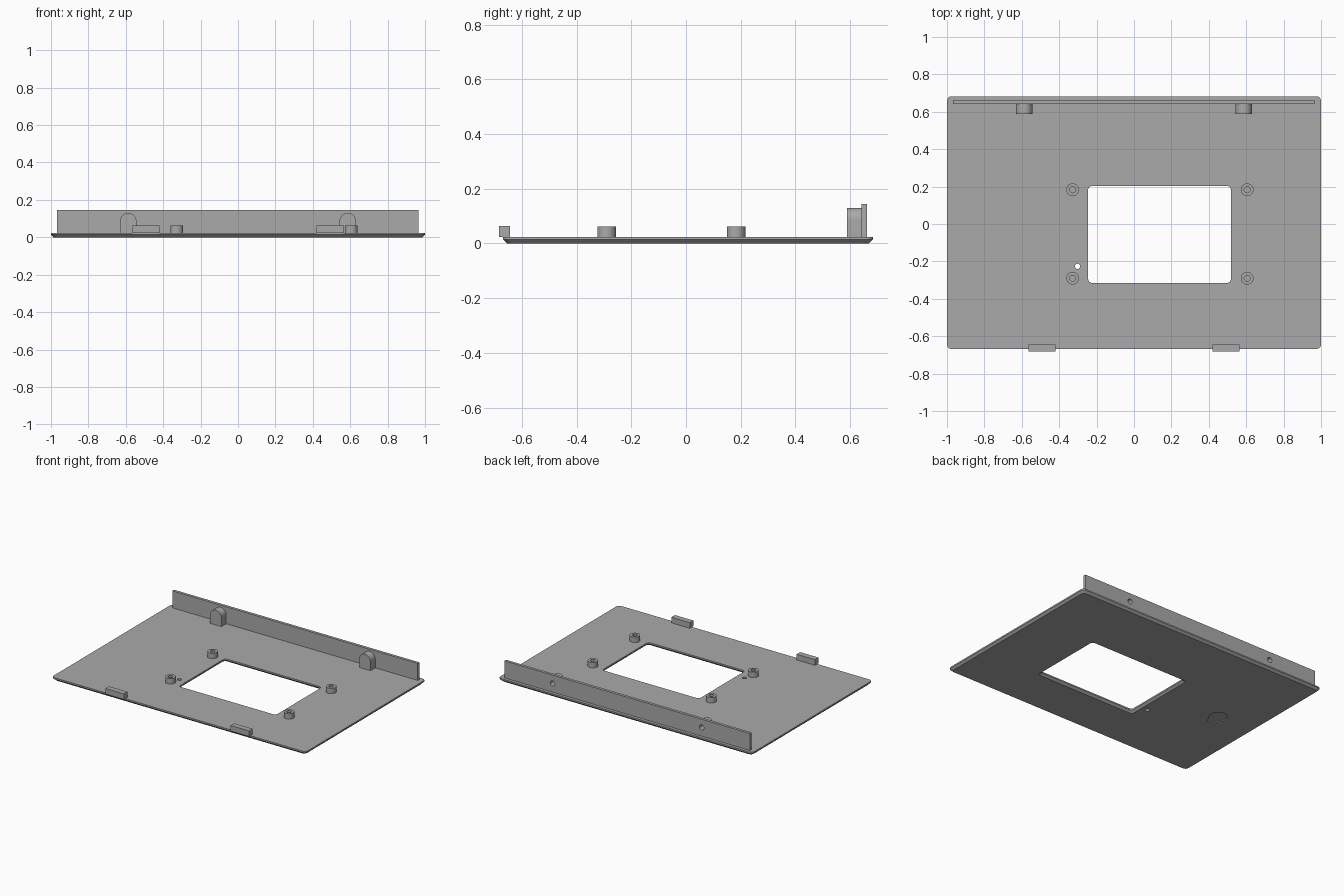
import bpy, bmesh
from math import cos, sin, pi, radians

cube = bpy.data.objects.get("Cube")
if cube:
    bpy.data.objects.remove(cube)

grey = bpy.data.materials.new("matte_grey")
grey.use_nodes = True
colour = (0.4, 0.4, 0.4, 1)
grey.diffuse_color = colour
grey.node_tree.nodes["Principled BSDF"].inputs["Base Color"].default_value = colour

TOP = 0.024
WALL_FRONT, WALL_BACK = 0.642, 0.662


def loft(name, rings):
    """Closed solid through matching rings of 3D points."""
    bm = bmesh.new()
    loops = [[bm.verts.new(p) for p in ring] for ring in rings]
    for a, b in zip(loops, loops[1:]):
        for i in range(len(a)):
            j = (i + 1) % len(a)
            bm.faces.new((a[i], a[j], b[j], b[i]))
    bm.faces.new(loops[0])
    bm.faces.new(loops[-1])
    bmesh.ops.recalc_face_normals(bm, faces=bm.faces)
    mesh = bpy.data.meshes.new(name)
    bm.to_mesh(mesh)
    bm.free()
    mesh.materials.append(grey)
    obj = bpy.data.objects.new(name, mesh)
    bpy.context.collection.objects.link(obj)
    return obj


def arc(cx, cy, r, start, end, steps):
    angles = [radians(start + (end - start) * i / steps) for i in range(steps + 1)]
    return [(cx + r * cos(a), cy + r * sin(a)) for a in angles]


def circle(cx, cy, r, steps=32):
    return arc(cx, cy, r, 0, 360, steps)[:-1]


def rounded_rect(x0, x1, y0, y1, r):
    corners = [(x1 - r, y1 - r), (x0 + r, y1 - r), (x0 + r, y0 + r), (x1 - r, y0 + r)]
    return [p for i, (cx, cy) in enumerate(corners)
            for p in arc(cx, cy, r, 90 * i, 90 * i + 90, 6)]


def flat(points, z):
    return [(x, y, z) for x, y in points]


def upright(points, y):
    return [(x, y, z) for x, z in points]


def box(name, x0, x1, y0, y1, z0, z1):
    base = [(x0, y0), (x1, y0), (x1, y1), (x0, y1)]
    return loft(name, [flat(base, z0), flat(base, z1)])


def combine(obj, other, operation):
    mod = obj.modifiers.new(operation.lower(), 'BOOLEAN')
    mod.object, mod.operation, mod.solver = other, operation, 'EXACT'
    bpy.ops.object.select_all(action='DESELECT')
    bpy.context.view_layer.objects.active = obj
    obj.select_set(True)
    bpy.ops.object.modifier_apply(modifier=mod.name)
    bpy.data.objects.remove(other)


# Base plate with a chamfered lower edge
def plate_ring(inset, z):
    return flat(rounded_rect(-1 + inset, 1 - inset, -0.668 + inset, 0.683 - inset, 0.025), z)


plate = loft("base_plate", [plate_ring(0.014, 0), plate_ring(0, 0.014), plate_ring(0, TOP)])


# Window opening, flared towards the underside
def window_ring(grow, z):
    return flat(rounded_rect(-0.245 - grow, 0.518 + grow, -0.315 - grow, 0.203 + grow, 0.02), z)


combine(plate, loft("window_cutter", [window_ring(0.02, -0.006), window_ring(0, 0.014),
                                      window_ring(0, 0.1)]), 'DIFFERENCE')

# Small through hole beside the window
pin = circle(-0.302, -0.226, 0.014, 24)
combine(plate, loft("pin_cutter", [flat(pin, -0.1), flat(pin, 0.1)]), 'DIFFERENCE')

# Shallow teardrop recess under the plate
drop = arc(-0.71, 0, 0.06, -30, 210, 24) + [(-0.71, -0.12)]
combine(plate, loft("drop_cutter", [flat(drop, -0.05), flat(drop, 0.006)]), 'DIFFERENCE')
parts = [plate]

# Hollow standoffs around the window
for side, x in (("right", -0.328), ("left", 0.605)):
    for end, y in (("front", -0.29), ("back", 0.183)):
        outer, inner = circle(x, y, 0.034), circle(x, y, 0.016)
        post = loft(f"standoff_{end}_{side}", [flat(outer, TOP - 0.004), flat(outer, 0.062)])
        combine(post, loft("bore_cutter", [flat(inner, TOP), flat(inner, 0.1)]), 'DIFFERENCE')
        parts.append(post)

# Back wall, arched screw bosses and front tabs
wall = box("back_wall", -0.967, 0.965, WALL_FRONT, WALL_BACK, TOP - 0.004, 0.145)
parts.append(wall)
for side, s in (("right", -1), ("left", 1)):
    x, z = s * 0.587, 0.086
    arch = arc(x, z, 0.044, 0, 180, 24) + [(x - 0.044, TOP - 0.004), (x + 0.044, TOP - 0.004)]
    boss = loft(f"screw_boss_{side}", [upright(arch, 0.588), upright(arch, WALL_FRONT)])
    screw = circle(x, z, 0.018, 24)
    for target in (boss, wall):
        combine(target, loft("screw_cutter", [upright(screw, 0.61), upright(screw, 0.7)]),
                'DIFFERENCE')
    parts.append(boss)
    x0, x1 = sorted((s * 0.42, s * 0.565))
    parts.append(box(f"front_tab_{side}", x0, x1, -0.683, -0.643, TOP, 0.064))

# Smooth round walls, keep crisp edges
bpy.ops.object.select_all(action='DESELECT')
for obj in parts:
    obj.select_set(True)
bpy.context.view_layer.objects.active = plate
bpy.ops.object.shade_smooth_by_angle(angle=radians(30))
